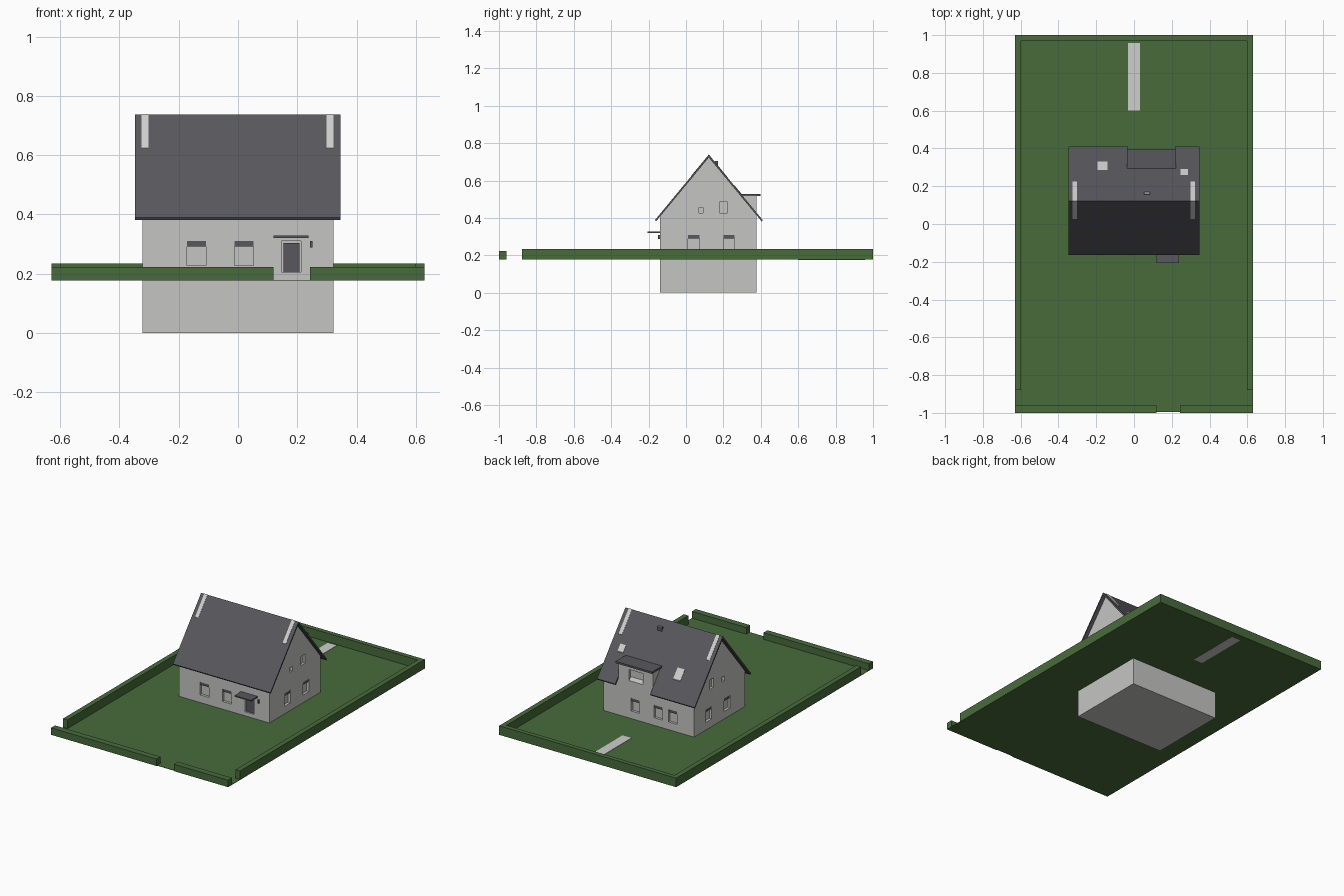
import bpy, bmesh

if "Cube" in bpy.data.objects:
    bpy.data.objects.remove(bpy.data.objects["Cube"])

def material(name, r, g, b):
    m = bpy.data.materials.new(name)
    m.diffuse_color = (r, g, b, 1)
    m.use_nodes = True
    m.node_tree.nodes["Principled BSDF"].inputs["Base Color"].default_value = m.diffuse_color
    return m

GREEN = material("grass green", 0.064, 0.148, 0.044)
WALL = material("plaster grey", 0.56, 0.56, 0.55)
ROOF = material("slate grey", 0.098, 0.095, 0.108)
PALE = material("pale stone", 0.62, 0.62, 0.61)

def finish(name, bm, mat):
    bmesh.ops.recalc_face_normals(bm, faces=bm.faces)
    me = bpy.data.meshes.new(name)
    bm.to_mesh(me)
    bm.free()
    me.materials.append(mat)
    ob = bpy.data.objects.new(name, me)
    bpy.context.collection.objects.link(ob)
    return ob

def add_box(bm, x0, x1, y0, y1, z0, z1):
    vs = bmesh.ops.create_cube(bm, size=1)["verts"]
    for v in vs:
        v.co.x = x1 if v.co.x > 0 else x0
        v.co.y = y1 if v.co.y > 0 else y0
        v.co.z = z1 if v.co.z > 0 else z0

def boxes(name, mat, *dims):
    bm = bmesh.new()
    for d in dims:
        add_box(bm, *d)
    return finish(name, bm, mat)

def prism(name, mat, pts, x0, x1):
    """Extrude a (y, z) outline along x."""
    bm = bmesh.new()
    f = bm.faces.new([bm.verts.new((x0, y, z)) for y, z in pts])
    ext = bmesh.ops.extrude_face_region(bm, geom=[f])["geom"]
    for v in ext:
        if isinstance(v, bmesh.types.BMVert):
            v.co.x = x1
    return finish(name, bm, mat)

def cut(ob, cutter):
    cutter.hide_render = True
    cutter.hide_viewport = True
    m = ob.modifiers.new("cut", "BOOLEAN")
    m.operation, m.object, m.solver = "DIFFERENCE", cutter, "EXACT"

# Main dimensions
G = 0.177                      # ground height
X = 0.322                      # half house length
Y0, Y1 = -0.14, 0.378          # front and back wall
RY, RZ, SLOPE = 0.122, 0.737, 1.21

def roof_z(y):
    return RZ - SLOPE * abs(y - RY)

# Lawn, with the path set into it
boxes("lawn", GREEN, (-0.63, 0.63, -0.995, 1, G, G + 0.002))
boxes("garden_path", PALE, (-0.032, 0.032, 0.6, 0.957, G - 0.001, G + 0.004))

# Hedges
for s, side in ((-1, "left"), (1, "right")):
    a, b = sorted((s * 0.63, s * 0.598))
    boxes("hedge_" + side, GREEN, (a, b, -0.878, 1, G, 0.235))
boxes("hedge_back", GREEN, (-0.598, 0.598, 0.97, 1, G, 0.235))
boxes("hedge_front", GREEN, (-0.63, 0.12, -1, -0.96, G, 0.222),
      (0.243, 0.63, -1, -0.96, G, 0.222))

# House body with cellar and gables
body = prism("house_walls", WALL,
             [(Y0, 0), (Y1, 0), (Y1, roof_z(Y1) - 0.008),
              (RY, RZ - 0.008), (Y0, roof_z(Y0) - 0.008)], -X, X)

# Openings: recesses in the walls, each main window with a shutter box
D = 0.016
front = [(-0.172, -0.108), (-0.012, 0.052)]
back = [(0.065, 0.125), (-0.097, -0.037), (-0.2, -0.14)]
sides = [(0.012, 0.072), (0.2, 0.26)]
recesses, shutters = [], []
for a, b in front:
    recesses.append((a, b, Y0 - 0.05, Y0 + D, 0.228, 0.31))
    shutters.append((a, b, Y0 + 0.004, Y0 + D + 0.01, 0.291, 0.31))
for a, b in back:
    recesses.append((a, b, Y1 - D, Y1 + 0.05, 0.228, 0.31))
    shutters.append((a, b, Y1 - D - 0.01, Y1 - 0.004, 0.291, 0.31))
for s in (-1, 1):
    def span(p, q):
        return tuple(sorted((s * p, s * q)))
    for a, b in sides:
        recesses.append(span(X - D, X + 0.05) + (a, b, 0.228, 0.31))
        shutters.append(span(X - D - 0.01, X - 0.004) + (a, b, 0.291, 0.31))
    recesses.append(span(X - D, X + 0.05) + (0.18, 0.222, 0.425, 0.485))
    recesses.append(span(X - D, X + 0.05) + (0.07, 0.092, 0.425, 0.455))
recesses.append((0.147, 0.213, Y0 - 0.05, Y0 + D, 0.205, 0.31))
cut(body, boxes("opening_cutter", WALL, *recesses))
boxes("shutter_boxes", ROOF, *shutters)

# Front door, canopy and lamp
boxes("front_door", ROOF, (0.153, 0.208, Y0 + 0.008, Y0 + D + 0.005, 0.205, 0.303))
boxes("door_canopy", ROOF, (0.12, 0.238, -0.207, Y0 + 0.01, 0.32, 0.328))
boxes("door_lamp", ROOF, (0.243, 0.252, Y0 - 0.009, Y0 + 0.005, 0.288, 0.31))

# Roof shell, notched at the eave in front of the dormer
T = 0.014
EY0, EY1 = -0.165, 0.41
roof = prism("roof", ROOF,
             [(EY0, roof_z(EY0)), (RY, RZ), (EY1, roof_z(EY1)),
              (EY1 - 0.005, roof_z(EY1) - T + 0.006), (RY, RZ - T),
              (EY0 + 0.005, roof_z(EY0) - T + 0.006)], -0.348, 0.346)
cut(roof, boxes("notch_cutter", ROOF, (-0.032, 0.217, 0.35, 0.5, 0.3, 0.6)))

# Dormer
dormer = boxes("dormer_walls", WALL, (-0.031, 0.216, 0.26, Y1, 0.35, 0.52))
cut(dormer, boxes("dormer_cutter", WALL, (0.04, 0.14, Y1 - D, Y1 + 0.05, 0.415, 0.49)))
boxes("dormer_roof", ROOF, (-0.037, 0.222, 0.295, 0.398, 0.517, 0.529))

# Thin plates lying on the roof slopes
def roof_plate(name, mat, x0, x1, y0, y1, h=0.004):
    prism(name, mat, [(y0, roof_z(y0) - 0.003), (y0, roof_z(y0) + h),
                      (y1, roof_z(y1) + h), (y1, roof_z(y1) - 0.003)], x0, x1)

for a, b, side in ((-0.325, -0.302, "left"), (0.298, 0.322, "right")):
    roof_plate("gable_strip_front_" + side, PALE, a, b, 0.027, RY, 0.002)
    roof_plate("gable_strip_back_" + side, PALE, a, b, RY, 0.225, 0.002)
roof_plate("skylight_large", PALE, -0.192, -0.14, 0.285, 0.331)
roof_plate("skylight_small", PALE, 0.245, 0.285, 0.26, 0.29)

# Small vent near the ridge
boxes("roof_vent", ROOF, (0.053, 0.085, 0.155, 0.17, 0.66, 0.703))
boxes("roof_vent_cap", PALE, (0.055, 0.083, 0.162, 0.169, 0.7, 0.705))
